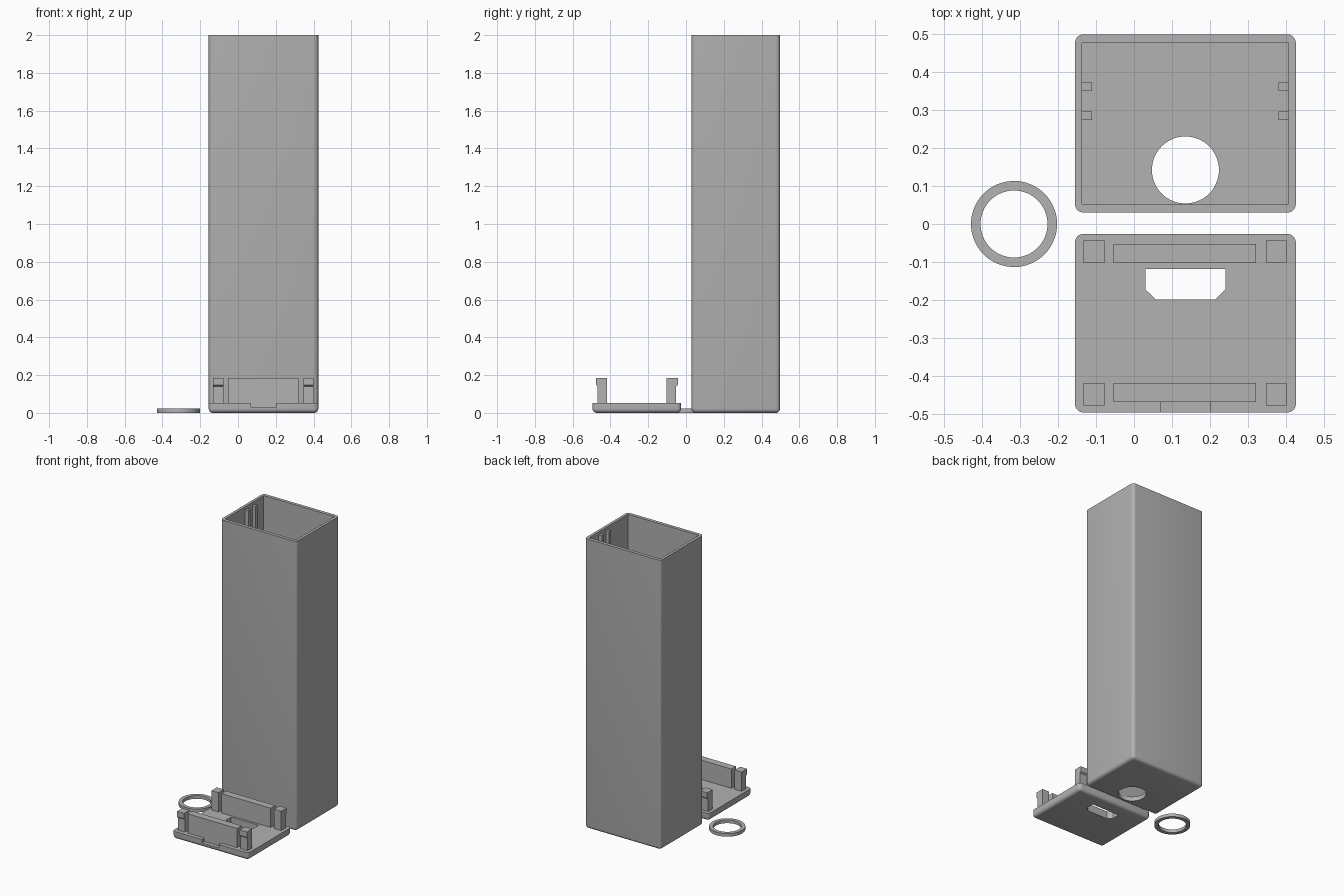
import bpy, bmesh, math

if "Cube" in bpy.data.objects:
    bpy.data.objects.remove(bpy.data.objects["Cube"])

grey = bpy.data.materials.new("plain grey")
grey.diffuse_color = (0.445, 0.445, 0.445, 1)
grey.use_nodes = True
grey.node_tree.nodes["Principled BSDF"].inputs["Base Color"].default_value = grey.diffuse_color

X0, X1 = -0.155, 0.425      # shared width of case and lid
XC = (X0 + X1) / 2


def finish(name, bm):
    bmesh.ops.recalc_face_normals(bm, faces=bm.faces)
    me = bpy.data.meshes.new(name)
    bm.to_mesh(me)
    bm.free()
    me.materials.append(grey)
    ob = bpy.data.objects.new(name, me)
    bpy.context.collection.objects.link(ob)
    return ob


def prism(name, pts, axis, a, b):
    """Extrude a 2D outline along z (xy points) or x (yz points)."""
    bm = bmesh.new()
    place = (lambda p, t: (p[0], p[1], t)) if axis == 'z' else (lambda p, t: (t, p[0], p[1]))
    face = bm.faces.new([bm.verts.new(place(p, a)) for p in pts])
    ext = bmesh.ops.extrude_face_region(bm, geom=[face])
    shift = (0, 0, b - a) if axis == 'z' else (b - a, 0, 0)
    bmesh.ops.translate(bm, vec=shift,
                        verts=[g for g in ext['geom'] if isinstance(g, bmesh.types.BMVert)])
    return finish(name, bm)


def box(name, x0, x1, y0, y1, z0, z1, r=0):
    """Box; with r, the upright and bottom edges are rounded."""
    ob = prism(name, [(x0, y0), (x1, y0), (x1, y1), (x0, y1)], 'z', z0, z1)
    if r:
        bm = bmesh.new()
        bm.from_mesh(ob.data)
        edges = [e for e in bm.edges if min(v.co.z for v in e.verts) < z0 + 1e-5]
        bmesh.ops.bevel(bm, geom=edges, offset=r, segments=5, profile=0.5, affect='EDGES')
        bm.to_mesh(ob.data)
        bm.free()
    return ob


def circle(cx, cy, r, n=64):
    return [(cx + r * math.cos(2 * math.pi * i / n), cy + r * math.sin(2 * math.pi * i / n))
            for i in range(n)]


def cut(ob, *cutters):
    bpy.context.view_layer.objects.active = ob
    for c in cutters:
        m = ob.modifiers.new("cut", 'BOOLEAN')
        m.operation, m.solver, m.object = 'DIFFERENCE', 'EXACT', c
        bpy.ops.object.modifier_apply(modifier=m.name)
        bpy.data.objects.remove(c)


# Tall open case with a round hole in its floor
case = box("case", X0, X1, 0.03, 0.498, 0, 2, 0.022)
cut(case,
    box("cavity_cutter", -0.136, 0.406, 0.053, 0.475, 0.03, 2.1),
    prism("hole_cutter", circle(0.135, 0.142, 0.088), 'z', -0.1, 0.1))

# Guide ribs inside the case, a pair on each side wall
for side, x0, x1 in (("left", -0.14, -0.11), ("right", 0.38, 0.41)):
    for where, y in (("front", 0.273), ("back", 0.35)):
        box(f"{side}_{where}_rib", x0, x1, y, y + 0.022, 0.028, 1.98)

# Lid plate with a connector opening and a front notch
lid = box("lid", X0, X1, -0.495, -0.026, 0, 0.052, 0.022)
cut(lid,
    prism("port_cutter", [(0.03, -0.118), (0.24, -0.118), (0.24, -0.172), (0.213, -0.198),
                          (0.057, -0.198), (0.03, -0.172)], 'z', -0.1, 0.2),
    box("notch_cutter", 0.07, 0.2, -0.6, -0.468, 0.028, 0.2))

# Lid walls and hooked clips, mirrored front and back about the lid centre
YC = -0.26
for where, s in (("front", -1), ("back", 1)):
    ya, yb = sorted((YC + s * 0.158, YC + s * 0.208))
    box(f"{where}_lid_wall", -0.054, 0.321, ya, yb, 0.05, 0.185)
    hook = [(YC + s * d, z) for d, z in ((0.158, 0.05), (0.208, 0.05), (0.208, 0.14),
                                         (0.217, 0.148), (0.217, 0.185), (0.158, 0.185))]
    for side, x in (("left", -0.132), ("right", 0.347)):
        prism(f"{where}_{side}_clip", hook, 'x', x, x + 0.054)

# Loose ring
ring = prism("ring", circle(-0.315, 0, 0.113), 'z', 0, 0.022)
cut(ring, prism("ring_cutter", circle(-0.315, 0, 0.088), 'z', -0.1, 0.1))

# Smooth the rounded parts, keeping hard edges sharp
bpy.ops.object.select_all(action='DESELECT')
for ob in (case, lid, ring):
    ob.select_set(True)
bpy.context.view_layer.objects.active = case
bpy.ops.object.shade_smooth_by_angle(angle=math.radians(30))
